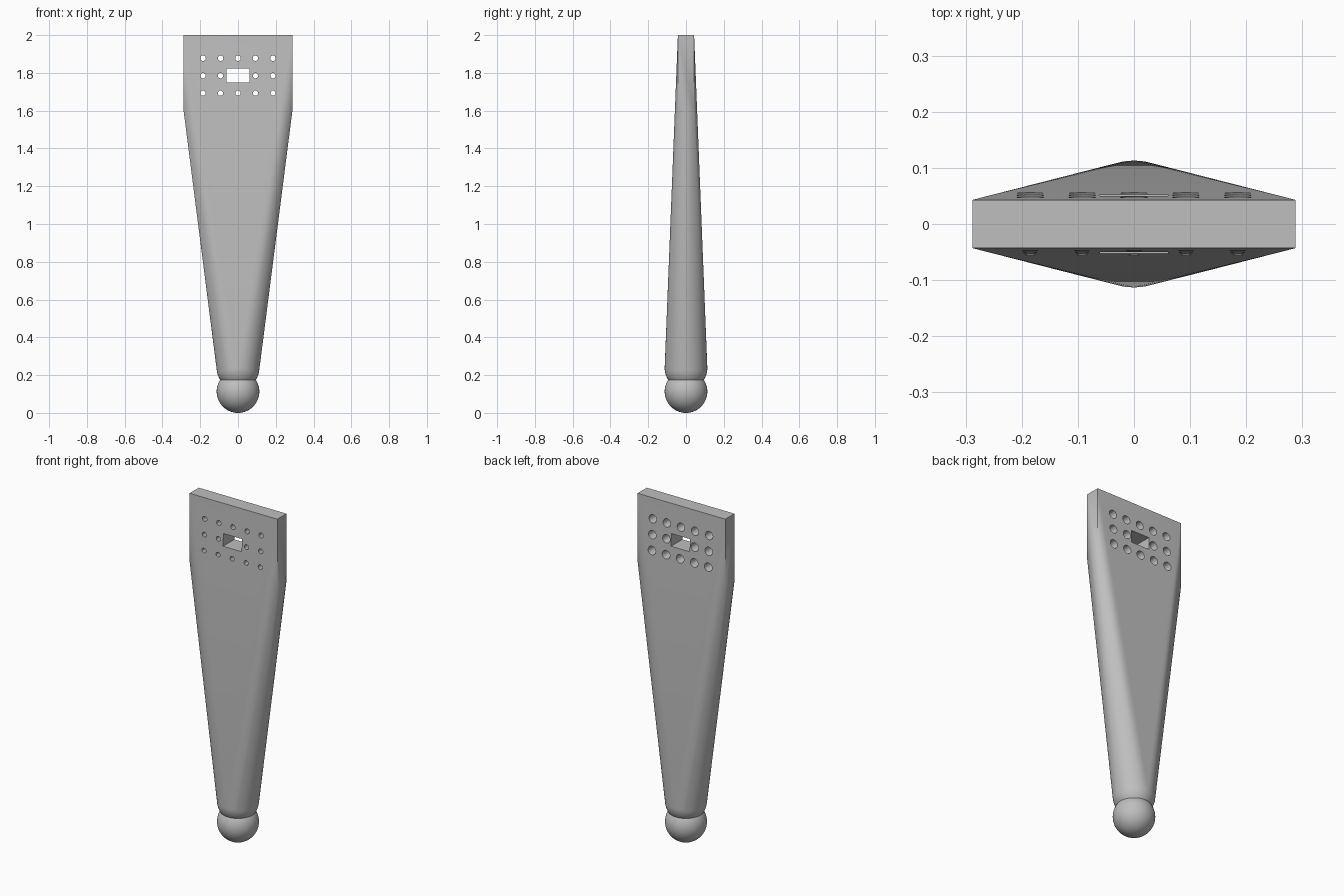
import bpy, bmesh, math
from mathutils import Matrix, Vector

if "Cube" in bpy.data.objects:
    bpy.data.objects.remove(bpy.data.objects["Cube"])

grey = bpy.data.materials.new("light_grey")
grey.use_nodes = True
colour = (0.52, 0.52, 0.52, 1)
grey.diffuse_color = colour
grey.node_tree.nodes["Principled BSDF"].inputs["Base Color"].default_value = colour

RADIUS = 0.113
HALF_WIDTH, HALF_DEPTH = 0.288, 0.043
PLATE_BOTTOM, PLATE_TOP = 1.6, 2.0
HOLE_Z = 1.785


def make_object(name, bm):
    bmesh.ops.recalc_face_normals(bm, faces=bm.faces)
    mesh = bpy.data.meshes.new(name)
    bm.to_mesh(mesh)
    bm.free()
    mesh.materials.append(grey)
    obj = bpy.data.objects.new(name, mesh)
    bpy.context.collection.objects.link(obj)
    return obj


def smooth(obj, degrees):
    bpy.ops.object.select_all(action="DESELECT")
    obj.select_set(True)
    bpy.context.view_layer.objects.active = obj
    bpy.ops.object.shade_smooth_by_angle(angle=math.radians(degrees))


def add_ball(bm, z):
    bmesh.ops.create_uvsphere(bm, u_segments=64, v_segments=32, radius=RADIUS,
                              matrix=Matrix.Translation((0, 0, z)))


# Foot ball
bm = bmesh.new()
add_ball(bm, RADIUS)
smooth(make_object("foot_ball", bm), 30)

# Leg: a hull around the mounting plate corners and a lower ball
bm = bmesh.new()
add_ball(bm, 0.237)
points = [v.co.copy() for v in bm.verts]
bm.free()
points += [Vector((x, y, z)) for x in (-HALF_WIDTH, HALF_WIDTH)
           for y in (-HALF_DEPTH, HALF_DEPTH) for z in (PLATE_BOTTOM, PLATE_TOP)]
bm = bmesh.new()
for p in points:
    bm.verts.new(p)
bmesh.ops.convex_hull(bm, input=bm.verts)
loose = [v for v in bm.verts if not v.link_faces]
bmesh.ops.delete(bm, geom=loose, context="VERTS")
leg = make_object("tapered_leg", bm)

# Cutter: central slot and a grid of screw holes, wider at the back
bm = bmesh.new()
bmesh.ops.create_cube(bm, size=1, matrix=Matrix.Translation((0, 0, HOLE_Z + 0.002))
                      @ Matrix.Diagonal((0.122, 0.4, 0.074, 1)))
for row in (-1, 0, 1):
    for column in range(-2, 3):
        if row == 0 and column == 0:
            continue
        place = Matrix.Translation((column * 0.0925, 0, HOLE_Z + row * 0.0925))
        bmesh.ops.create_cone(bm, cap_ends=True, segments=20, radius1=0.009,
                              radius2=0.03, depth=0.2,
                              matrix=place @ Matrix.Rotation(-math.pi / 2, 4, "X"))
cutter = make_object("hole_cutter", bm)
cutter.hide_render = True

cut = leg.modifiers.new("holes", "BOOLEAN")
cut.operation = "DIFFERENCE"
cut.solver = "EXACT"
cut.object = cutter
bpy.context.view_layer.objects.active = leg
bpy.ops.object.modifier_apply(modifier=cut.name)
bpy.data.objects.remove(cutter)
smooth(leg, 12)
